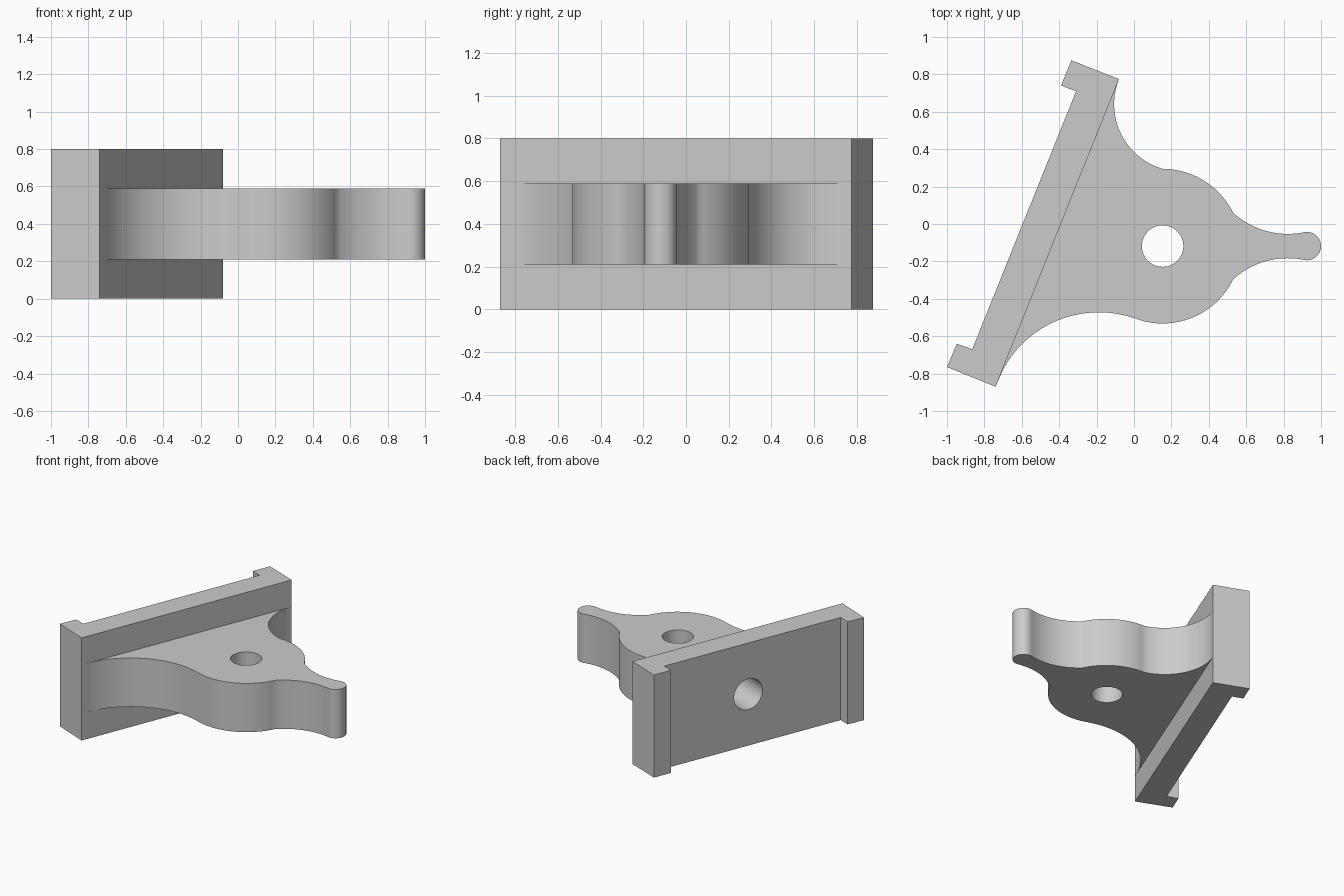
import bpy, bmesh, math
from mathutils import Vector, Matrix

if "Cube" in bpy.data.objects:
    bpy.data.objects.remove(bpy.data.objects["Cube"], do_unlink=True)

grey = bpy.data.materials.new("light_grey")
grey.use_nodes = True
grey.diffuse_color = (0.6, 0.6, 0.6, 1)
grey.node_tree.nodes["Principled BSDF"].inputs["Base Color"].default_value = (0.6, 0.6, 0.6, 1)


def arc(a, b, c, steps=20):
    """Points on the circle through a, b and c, from a up to but not including c."""
    a, b, c = Vector(a), Vector(b), Vector(c)
    d = 2 * (a.x * (b.y - c.y) + b.x * (c.y - a.y) + c.x * (a.y - b.y))
    s, t, u = a.length_squared, b.length_squared, c.length_squared
    centre = Vector(((s * (b.y - c.y) + t * (c.y - a.y) + u * (a.y - b.y)) / d,
                     (s * (c.x - b.x) + t * (a.x - c.x) + u * (b.x - a.x)) / d))
    radius = (a - centre).length
    ang = [math.atan2(p.y - centre.y, p.x - centre.x) for p in (a, b, c)]
    full = 2 * math.pi
    sweep = (ang[2] - ang[0]) % full
    if (ang[1] - ang[0]) % full > sweep:
        sweep -= full
    return [(centre.x + radius * math.cos(ang[0] + sweep * i / steps),
             centre.y + radius * math.sin(ang[0] + sweep * i / steps)) for i in range(steps)]


def finish(name, bm):
    bmesh.ops.recalc_face_normals(bm, faces=bm.faces)
    mesh = bpy.data.meshes.new(name)
    bm.to_mesh(mesh)
    bm.free()
    mesh.materials.append(grey)
    obj = bpy.data.objects.new(name, mesh)
    bpy.context.collection.objects.link(obj)
    return obj


def extrude_outline(name, points, low, high):
    bm = bmesh.new()
    face = bm.faces.new([bm.verts.new((x, y, low)) for x, y in points])
    top = bmesh.ops.extrude_face_region(bm, geom=[face])["geom"]
    verts = [v for v in top if isinstance(v, bmesh.types.BMVert)]
    bmesh.ops.translate(bm, verts=verts, vec=(0, 0, high - low))
    return finish(name, bm)


def drill(name, centre, axis, radius, length):
    bm = bmesh.new()
    turn = Vector(axis).to_track_quat("Z", "Y").to_matrix().to_4x4()
    bmesh.ops.create_cone(bm, cap_ends=True, segments=48, radius1=radius, radius2=radius,
                          depth=length, matrix=Matrix.Translation(centre) @ turn)
    obj = finish(name, bm)
    obj.hide_render = True
    return obj


# Slanted back plate with a hooked lip at each end
plate = extrude_outline("back_plate", [
    (-0.335, 0.875), (-0.08, 0.775), (-0.74, -0.87), (-1, -0.765),
    (-0.947, -0.64), (-0.865, -0.67), (-0.31, 0.71), (-0.39, 0.74)], 0, 0.8)

# Curved arm: flared root, round hub, necked tail and rounded tip
axis_y = -0.118
shoulder, neck = (0.53, 0.06), (0.92, -0.042)
flip = lambda p: (p[0], 2 * axis_y - p[1])
waist = (0.82, -0.053)
outline = (arc((-0.08, 0.775), (0, 0.385), (0.153, 0.295))
           + arc((0.153, 0.295), (0.36, 0.24), shoulder)
           + arc(shoulder, waist, neck)
           + arc(neck, (1, axis_y), flip(neck))
           + arc(flip(neck), flip(waist), flip(shoulder))
           + arc(flip(shoulder), (0.153, -0.532), (0, -0.503))
           + arc((0, -0.503), (-0.19, -0.472), (-0.74, -0.87))
           + [(-0.74, -0.87)])
arm = extrude_outline("arm", outline, 0.21, 0.59)

# Pivot hole through the hub, and a pocket bored square to the plate
across = Vector((0.928, -0.373, 0))
pivot = drill("pivot_cutter", (0.153, axis_y, 0.4), (0, 0, 1), 0.111, 1)
pocket = drill("pocket_cutter", Vector((-0.574, 0.053, 0.4)) + across * 0.175, across, 0.12, 0.55)

for obj, cutters in ((plate, [pocket]), (arm, [pivot, pocket])):
    bpy.ops.object.select_all(action="DESELECT")
    bpy.context.view_layer.objects.active = obj
    obj.select_set(True)
    for cutter in cutters:
        mod = obj.modifiers.new("hole", "BOOLEAN")
        mod.operation = "DIFFERENCE"
        mod.solver = "EXACT"
        mod.object = cutter
        bpy.ops.object.modifier_apply(modifier=mod.name)
    bpy.ops.object.shade_smooth_by_angle(angle=math.radians(30))

for cutter in (pivot, pocket):
    bpy.data.objects.remove(cutter, do_unlink=True)
